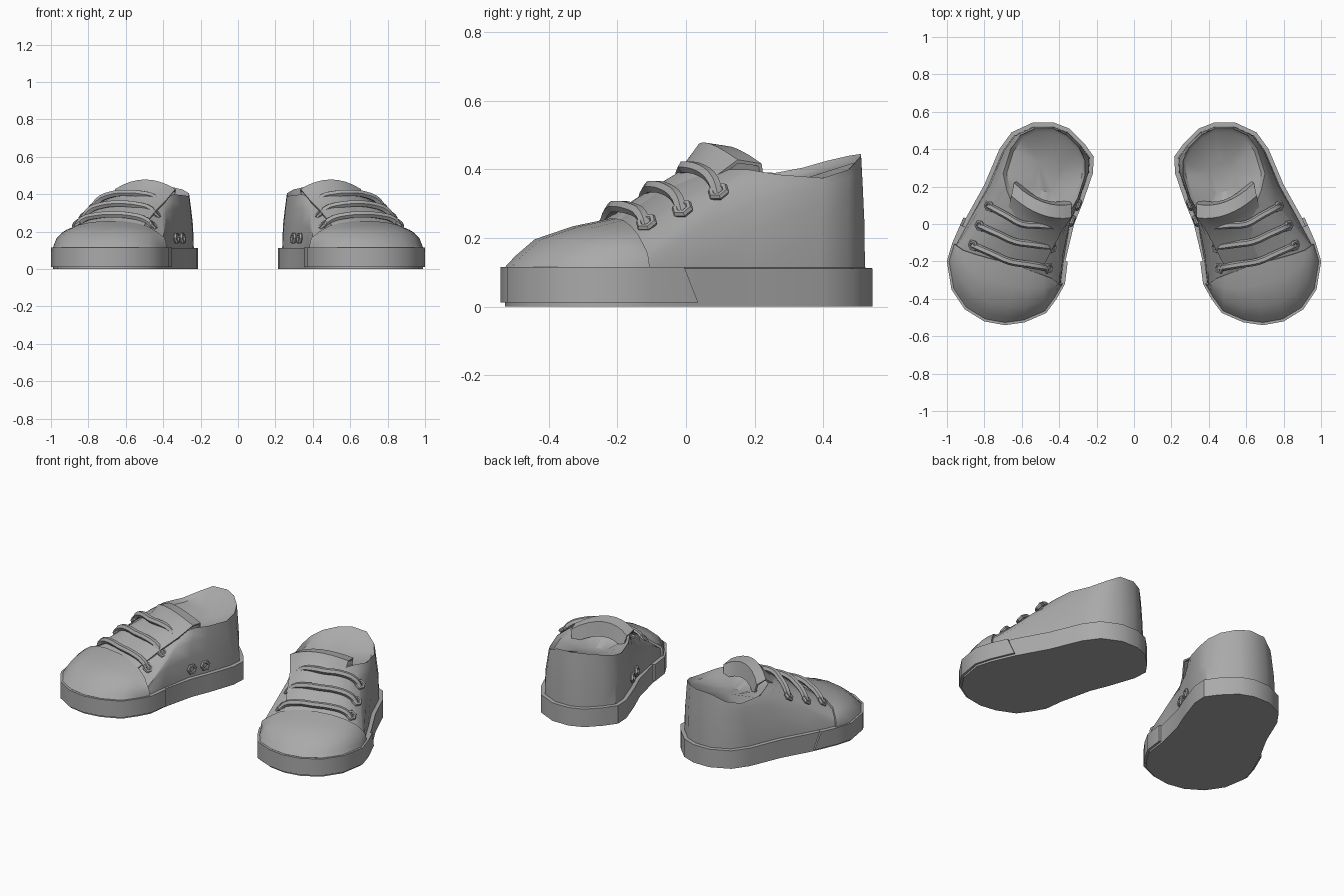
import bpy
import math
from mathutils import Vector

cube = bpy.data.objects.get("Cube")
if cube:
    bpy.data.objects.remove(cube)

grey = bpy.data.materials.new("plain_grey")
grey.use_nodes = True
GREY = (0.4, 0.4, 0.4, 1)
grey.diffuse_color = GREY
grey.node_tree.nodes["Principled BSDF"].inputs["Base Color"].default_value = GREY


def finish(obj, angle=35):
    """Mirror to make the pair, apply modifiers, shade."""
    obj.data.materials.append(grey)
    bpy.ops.object.select_all(action='DESELECT')
    bpy.context.view_layer.objects.active = obj
    obj.select_set(True)
    if obj.type == 'CURVE':
        bpy.ops.object.convert(target='MESH')
        obj = bpy.context.object
    mirror = obj.modifiers.new("pair", 'MIRROR')
    mirror.use_mirror_merge = False
    bpy.ops.object.convert(target='MESH')
    bpy.ops.object.shade_smooth_by_angle(angle=math.radians(angle))


def loft(name, rows, closed=True, cap_start=False, cap_end=False, thick=0):
    """Skin a list of equal-length point rows with quads."""
    n = len(rows[0])
    verts = [p for row in rows for p in row]
    faces = []
    for r in range(len(rows) - 1):
        for i in range(n if closed else n - 1):
            j = (i + 1) % n
            faces.append((r * n + i, r * n + j, (r + 1) * n + j, (r + 1) * n + i))
    if cap_start:
        faces.append(tuple(reversed(range(n))))
    if cap_end:
        faces.append(tuple(range(len(verts) - n, len(verts))))
    mesh = bpy.data.meshes.new(name)
    mesh.from_pydata(verts, [], faces)
    obj = bpy.data.objects.new(name, mesh)
    bpy.context.collection.objects.link(obj)
    if thick:
        solid = obj.modifiers.new("thickness", 'SOLIDIFY')
        solid.thickness = thick
        solid.offset = 1
    finish(obj)


def offset(points, amount):
    """Move a counter-clockwise outline outwards along its normals."""
    out = []
    for i, p in enumerate(points):
        d = (points[(i + 1) % len(points)] - points[i - 1]).normalized()
        out.append(p + Vector((d.y, -d.x, 0)) * amount)
    return out


def at(points, z):
    return [Vector((p.x, p.y, z)) for p in points]


def blend(p, q, t, tz):
    v = p.lerp(q, t)
    v.z = p.z + (q.z - p.z) * tz
    return v


# Footprint, from the heel along the inner side, round the toe and back
outline = [Vector((x, y, 0)) for x, y in [
    (.54, .543), (.43, .543), (.345, .51), (.265, .43), (.215, .36), (.22, .27),
    (.275, .11), (.32, 0), (.355, -.2), (.37, -.32), (.415, -.4), (.47, -.475),
    (.585, -.525), (.69, -.54), (.8, -.52), (.905, -.455), (.975, -.35),
    (1, -.2), (.97, -.1), (.9, .03), (.8, .21), (.72, .4), (.655, .49)]]
N = len(outline)

# Collar and throat edge, matched point for point to the footprint
rim = [Vector(p) for p in [
    (.53, .51, .44), (.43, .51, .445), (.36, .475, .44), (.295, .41, .425),
    (.262, .34, .405), (.262, .26, .39), (.3, .14, .395), (.345, .06, .4),
    (.39, .02, .375), (.415, .01, .37), (.44, .01, .38), (.47, .01, .39),
    (.5, .02, .4), (.53, .03, .4), (.56, .04, .4), (.59, .06, .4),
    (.62, .08, .4), (.64, .1, .4), (.66, .13, .4), (.68, .18, .4),
    (.7, .27, .385), (.66, .4, .375), (.605, .475, .4)]]

# Toe cap seam
CAP_START = 9
seam = [Vector(p) for p in [
    (.4, -.32, .16), (.44, -.29, .19), (.49, -.27, .22), (.55, -.25, .235),
    (.62, -.22, .245), (.7, -.2, .245), (.78, -.18, .24), (.85, -.16, .225),
    (.91, -.14, .2), (.94, -.12, .16)]]

# Sole, slightly recessed where the toe band wraps it
BAND = range(8, 20)
recess = offset(outline, -.012)
sole_line = [recess[i] if i in BAND[:-1] else outline[i] for i in range(N)]
loft("sole", [at(sole_line, 0), at(sole_line, .112), at(offset(sole_line, -.025), .114)],
     cap_start=True, cap_end=True)

# Toe band: closed strip with a slanted outer end
outer, inner = offset(sole_line, .013), offset(sole_line, -.012)
low_out, low_in = [outer[i] for i in BAND], [inner[i] for i in BAND]
top_out, top_in = list(low_out), list(low_in)
for line in (top_out, top_in):
    line[-1] = line[-1].lerp(line[-2], .3)
band_rows = [at(low_in, .012), at(low_out, .012), at(top_out, .115), at(top_in, .115)]
loft("toe_band", list(zip(*band_rows)), cap_start=True, cap_end=True)

# Upper: rings from the sole up to the collar
base = at(offset(outline, -.022), .108)
ring_low, ring_mid, ring_high = [], [], []
for i in range(N):
    k = i - CAP_START
    if 0 <= k < len(seam):
        mid = seam[k]
    else:
        mid = blend(base[i], rim[i], .6, .75)
    ring_low.append(blend(base[i], mid, .28, .57))
    ring_mid.append(mid)
    ring_high.append(mid.lerp(rim[i], .5) + Vector((0, 0, .012 if i > 10 else 0)))
loft("upper", [base, ring_low, ring_mid, ring_high, rim])

# Shallow padded lining sloping down to a small oval footbed
centre = Vector((.46, .26, 0))
lip, footbed = [], []
for p in rim:
    flat = Vector((p.x, p.y, 0)) - centre
    lip.append(centre + flat * .92 + Vector((0, 0, p.z - .02)))
    footbed.append(centre + flat * .36 + Vector((0, 0, .35 + flat.y * .1)))
loft("lining", [rim, lip, footbed], cap_end=True)

# Toe cap laid over the front of the upper
cap = range(CAP_START, CAP_START + len(seam))
loft("toe_cap", [[ring[i] for i in cap] for ring in
                 (base, [b.lerp(l, .45) + (b - m) * .03
                         for b, l, m in zip(base, ring_low, ring_mid)],
                  ring_low, [blend(l, m, .5, .62) for l, m in zip(ring_low, ring_mid)],
                  ring_mid)], closed=False, thick=.012)

# Tongue: curved strip rising from the cap to above the collar
across = Vector((math.cos(.35), math.sin(.35), 0))
tongue = []
for x, y, z, width, drop, sweep in [
        (.62, -.22, .24, .12, .02, 0), (.575, -.09, .33, .14, .03, 0),
        (.53, .01, .392, .15, .035, .01), (.495, .055, .468, .165, .05, .04),
        (.49, .11, .46, .165, .05, .045), (.49, .12, .38, .15, .04, .05)]:
    row = []
    for k in range(-4, 5):
        s = k / 4
        row.append(Vector((x, y + sweep * s * s, z - drop * s * s)) + across * width * s)
    tongue.append(row)
loft("tongue", tongue, closed=False, thick=.012)


def ring(name, centre, normal, radius, tube):
    bpy.ops.mesh.primitive_torus_add(major_segments=6, minor_segments=6,
                                     major_radius=radius, minor_radius=tube, location=centre)
    obj = bpy.context.object
    obj.name = name
    obj.rotation_mode = 'QUATERNION'
    obj.rotation_quaternion = Vector(normal).to_track_quat('Z', 'Y')
    bpy.ops.object.transform_apply(location=True, rotation=True, scale=True)
    finish(obj, 50)


# Laces with an eyelet at each end
laces = [((.455, -.235, .235), (.665, -.2, .292), (.86, -.115, .245)),
         ((.435, -.125, .295), (.635, -.095, .35), (.825, -.01, .285)),
         ((.42, -.015, .365), (.6, 0, .407), (.775, .095, .335))]
for number, points in enumerate(laces, 1):
    a, m, b = map(Vector, points)
    path = [a - Vector((0, 0, .02)), blend(a, m, .15, .4), blend(a, m, .55, .88), m,
            blend(b, m, .55, .88), blend(b, m, .15, .4), b - Vector((0, 0, .02))]
    curve = bpy.data.curves.new("lace", 'CURVE')
    curve.dimensions = '3D'
    curve.bevel_depth = .019
    curve.bevel_resolution = 1
    curve.resolution_u = 3
    curve.use_fill_caps = True
    spline = curve.splines.new('BEZIER')
    spline.bezier_points.add(len(path) - 1)
    for knot, p in zip(spline.bezier_points, path):
        knot.co = p
        knot.handle_left_type = knot.handle_right_type = 'AUTO'
    lace = bpy.data.objects.new(f"lace_{number}", curve)
    bpy.context.collection.objects.link(lace)
    finish(lace, 50)
    ring(f"inner_eyelet_{number}", a, (-.7, -.3, .7), .023, .011)
    ring(f"outer_eyelet_{number}", b, (.6, -.3, .7), .023, .011)

# Vent eyelets low on the inner side
for number, place in enumerate([(.296, .1, .165), (.328, .015, .165)], 1):
    ring(f"vent_eyelet_{number}", place, (-.93, -.37, .1), .023, .01)
